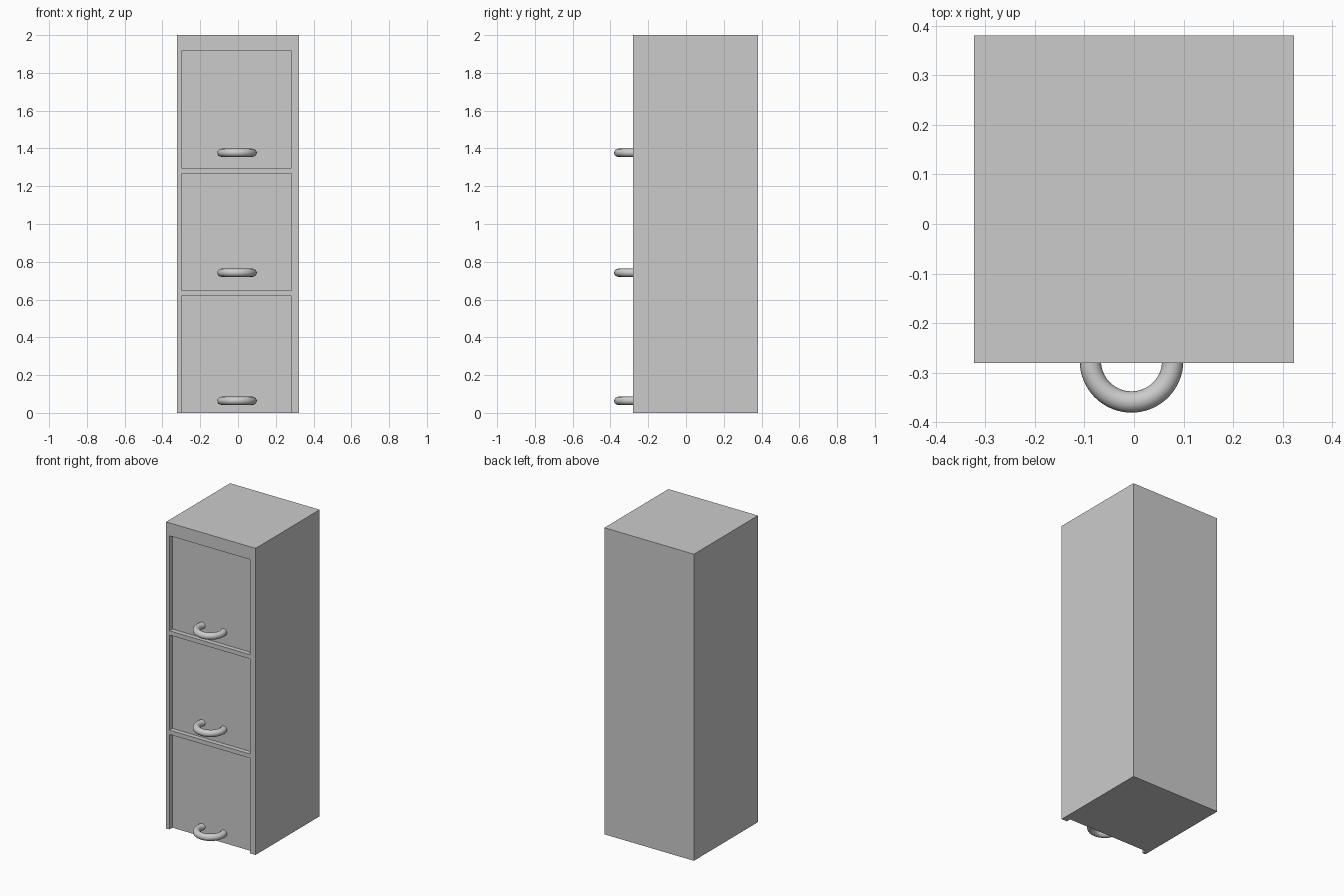
import bpy, math

if "Cube" in bpy.data.objects:
    bpy.data.objects.remove(bpy.data.objects["Cube"])

FRONT, BACK = -0.28, 0.38          # cabinet depth range
HALF_W, HEIGHT = 0.323, 2.0
OPEN_X = (-0.299, 0.283)           # drawer opening width
PANEL_Y, CUT_Y = -0.25, -0.22      # drawer face and rear of opening
# bottom z, top z, handle z for each drawer
DRAWERS = [(0.0, 0.62, 0.064), (0.648, 1.268, 0.742), (1.296, 1.916, 1.377)]


def box(name, x, y, z):
    bpy.ops.mesh.primitive_cube_add(
        size=1, location=[(a + b) / 2 for a, b in (x, y, z)])
    ob = bpy.context.object
    ob.name = name
    ob.scale = [b - a for a, b in (x, y, z)]
    bpy.ops.object.transform_apply(location=False, rotation=False, scale=True)
    return ob


def handle(name, z, radius=0.083, tube=0.0215, centre=(-0.005, -0.276)):
    # round bar bent into an arc whose ends sink into the drawer face
    curve = bpy.data.curves.new(name, 'CURVE')
    curve.dimensions = '3D'
    curve.bevel_depth = tube
    curve.bevel_resolution = 6
    curve.use_fill_caps = True
    spline = curve.splines.new('POLY')
    n = 48
    spline.points.add(n)
    for i, p in enumerate(spline.points):
        a = math.radians(145 + 250 * i / n)
        p.co = (centre[0] + radius * math.cos(a),
                centre[1] + radius * math.sin(a), z, 1)
    ob = bpy.data.objects.new(name, curve)
    bpy.context.collection.objects.link(ob)
    bpy.ops.object.select_all(action='DESELECT')
    ob.select_set(True)
    bpy.context.view_layer.objects.active = ob
    bpy.ops.object.convert(target='MESH')
    bpy.ops.object.shade_smooth_by_angle(angle=math.radians(40))


# cabinet body with one opening per drawer
body = box("cabinet_body", (-HALF_W, HALF_W), (FRONT, BACK), (0, HEIGHT))
for i, (z0, z1, hz) in enumerate(DRAWERS, 1):
    low = z0 if z0 > 0 else -0.1   # bottom opening runs through the base edge
    cutter = box(f"opening_cutter_{i}", OPEN_X, (FRONT - 0.1, CUT_Y), (low, z1))
    mod = body.modifiers.new(f"opening_{i}", 'BOOLEAN')
    mod.operation = 'DIFFERENCE'
    mod.solver = 'EXACT'
    mod.object = cutter
    bpy.context.view_layer.objects.active = body
    bpy.ops.object.modifier_apply(modifier=mod.name)
    bpy.data.objects.remove(cutter, do_unlink=True)

# recessed drawer fronts and handles
for i, (z0, z1, hz) in enumerate(DRAWERS, 1):
    box(f"drawer_front_{i}", OPEN_X, (PANEL_Y, CUT_Y), (z0, z1))
    handle(f"drawer_handle_{i}", hz)
